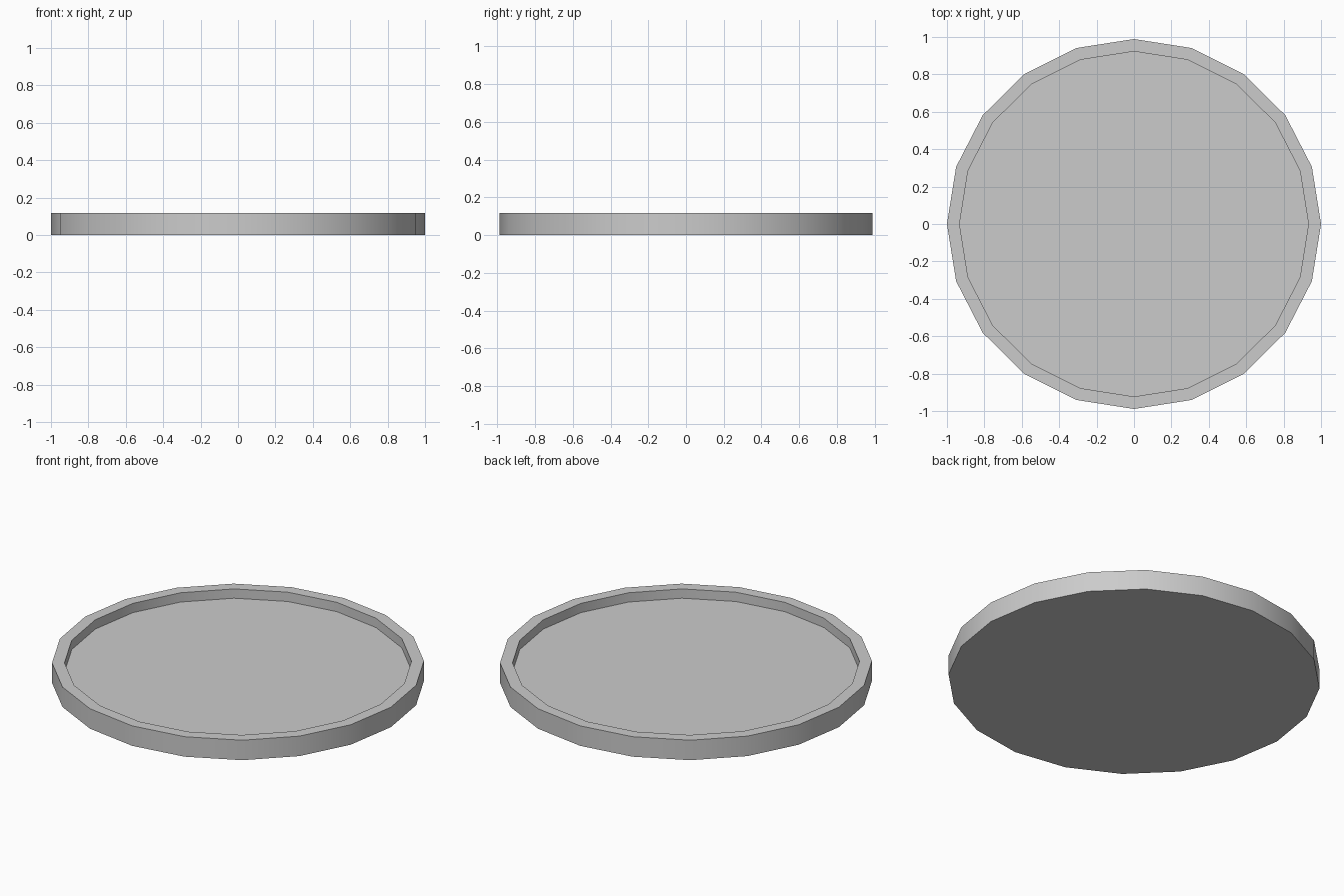
import bpy, bmesh
from math import cos, sin, pi, radians

if "Cube" in bpy.data.objects:
    bpy.data.objects.remove(bpy.data.objects["Cube"])

SIDES = 20
Y_SCALE = 0.989
HEIGHT, FLOOR = 0.118, 0.063
OUTER, INNER = 1.0, 0.933

bm = bmesh.new()


def ring(r, z):
    return [bm.verts.new((r * cos(2 * pi * i / SIDES),
                          r * sin(2 * pi * i / SIDES) * Y_SCALE, z))
            for i in range(SIDES)]


# Profile rings: base, outer rim, inner rim, recessed floor
rings = [ring(OUTER, 0), ring(OUTER, HEIGHT), ring(INNER, HEIGHT), ring(INNER, FLOOR)]
for a, b in zip(rings, rings[1:]):
    for i in range(SIDES):
        j = (i + 1) % SIDES
        bm.faces.new((a[i], a[j], b[j], b[i]))

# Underside and tray floor
bm.faces.new(rings[0][::-1])
bm.faces.new(rings[-1])

mesh = bpy.data.meshes.new("round_tray")
bm.to_mesh(mesh)
bm.free()
tray = bpy.data.objects.new("round_tray", mesh)
bpy.context.collection.objects.link(tray)

# Smooth walls, crisp rim edges
bpy.context.view_layer.objects.active = tray
tray.select_set(True)
bpy.ops.object.shade_smooth_by_angle(angle=radians(30))
